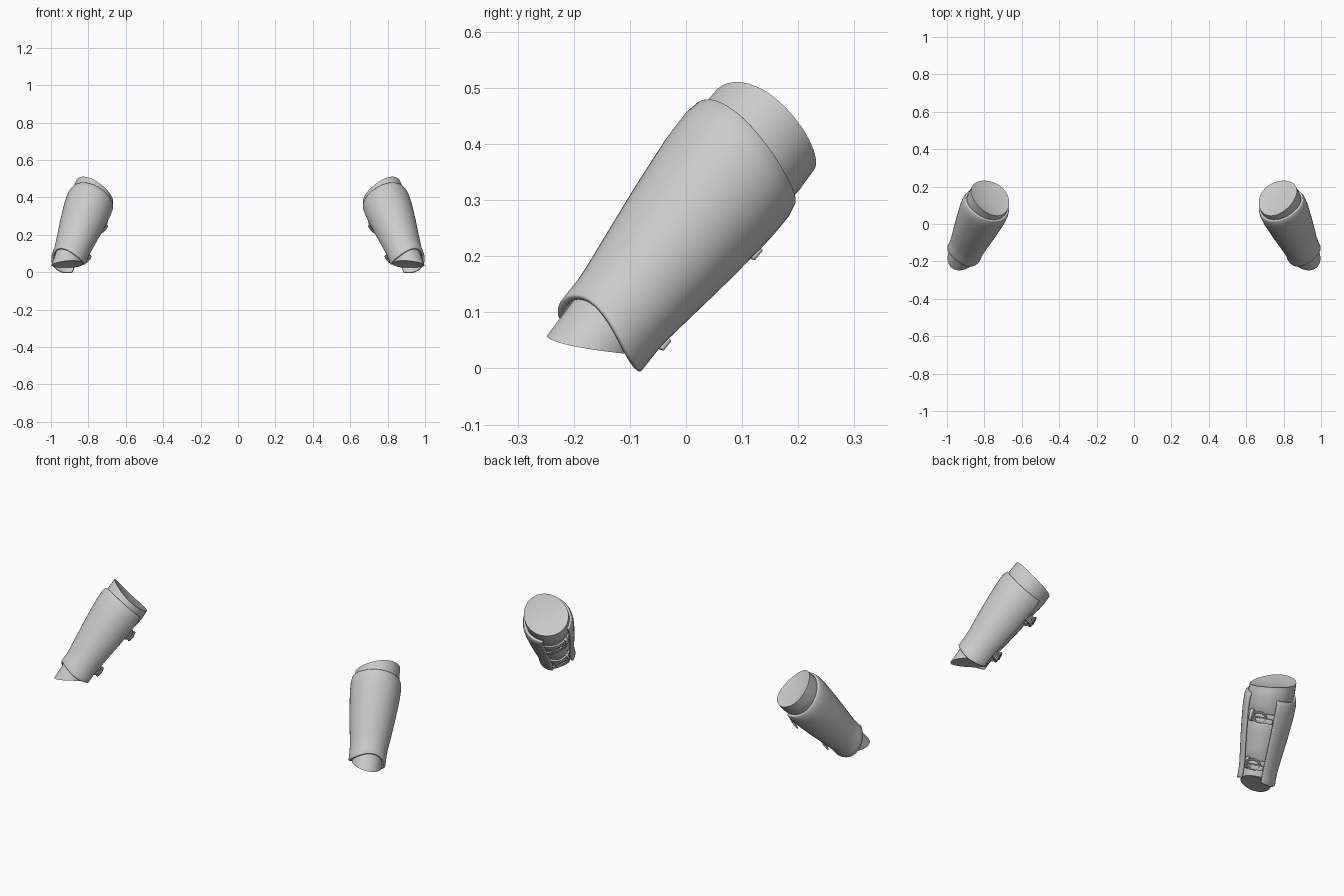
import bpy, bmesh
from math import sin, cos, pi, radians, exp
from mathutils import Vector

if "Cube" in bpy.data.objects:
    bpy.data.objects.remove(bpy.data.objects["Cube"])

# Forearm frame: wrist -> elbow axis D, opening direction O, side direction S
WRIST, ELBOW = Vector((.905, -.145, .066)), Vector((.785, .11, .387))
D = (ELBOW - WRIST).normalized()
LEN = (ELBOW - WRIST).length
O = Vector((-.72, .36, -.58))
O = (O - D * O.dot(D)).normalized()
S = D.cross(O)


def wave(v0, v90, v180, v270):
    """Periodic offset passing through four values round the arm."""
    a0 = (v0 + v90 + v180 + v270) / 4
    a1, b1 = (v0 - v180) / 2, (v90 - v270) / 2
    a2 = (v0 + v180 - v90 - v270) / 4
    return lambda a: a0 + a1 * cos(a) + b1 * sin(a) + a2 * cos(2 * a)


def profile(pts, t):
    for (t0, r0), (t1, r1) in zip(pts, pts[1:]):
        if t <= t1:
            k = max(0, (t - t0) / (t1 - t0))
            return r0 + (r1 - r0) * k
    return pts[-1][1]


def arm(t, a, r):
    return WRIST + D * t + (O * cos(a) + S * sin(a)) * r


def grid(name, fn, nu, nv, wrap_u=False, wrap_v=False, caps=None, thick=0, bevel=0):
    """Skin a grid of points fn(u, v), then mirror it to the other arm."""
    bm = bmesh.new()
    cu, cv = (nu if wrap_u else nu + 1), (nv if wrap_v else nv + 1)
    rows = [[bm.verts.new(fn(i / nu, j / nv)) for i in range(cu)] for j in range(cv)]
    for j in range(nv):
        for i in range(nu):
            a, b = rows[j], rows[(j + 1) % cv]
            bm.faces.new((a[i], a[(i + 1) % cu], b[(i + 1) % cu], b[i]))
    if caps:
        for row, drop in zip((rows[0], rows[-1]), caps):
            c = sum((v.co for v in row), Vector()) / len(row) + D * drop
            cvt = bm.verts.new(c)
            for i in range(cu):
                bm.faces.new((row[i], row[(i + 1) % cu], cvt))
    bmesh.ops.recalc_face_normals(bm, faces=bm.faces)
    me = bpy.data.meshes.new(name)
    bm.to_mesh(me)
    bm.free()
    ob = bpy.data.objects.new(name, me)
    bpy.context.collection.objects.link(ob)
    bpy.ops.object.select_all(action='DESELECT')
    ob.select_set(True)
    bpy.context.view_layer.objects.active = ob
    bpy.ops.object.shade_smooth_by_angle(angle=radians(40))
    if thick:
        m = ob.modifiers.new("thickness", 'SOLIDIFY')
        m.thickness, m.offset = thick, 0
    if bevel:
        m = ob.modifiers.new("soft_edges", 'BEVEL')
        m.width, m.segments, m.angle_limit = bevel, 2, radians(50)
    m = ob.modifiers.new("other_arm", 'MIRROR')
    m.use_mirror_merge = False
    return ob


# Outer guard plate, open along the inner side
PLATE = [(0, .088), (.15, .088), (.35, .099), (.55, .110), (.8, .121), (.93, .123), (1, .117)]
p_lo, p_hi = wave(.0, -.02, .005, -.03), wave(-.01, 0, .015, -.02)


def plate(u, v):
    a = radians(38 + 288 * u)
    t = p_lo(a) + (LEN + p_hi(a) - p_lo(a)) * v
    return arm(t, a, profile(PLATE, v))


grid("guard_plate", plate, 36, 16, thick=.014, bevel=.004)

# Padded inner sleeve, puffing out between the straps
SLEEVE = [(0, .076), (.2, .079), (.4, .090), (.6, .100), (.8, .109), (.9, .114), (1, .112)]
s_lo, s_hi = wave(.015, -.04, -.085, -.02), wave(.04, .03, .075, .06)
STRAPS = (.075, .315)


def sleeve(u, v):
    a = 2 * pi * u
    t = s_lo(a) + (LEN + s_hi(a) - s_lo(a)) * v
    front = max(0, cos(a)) ** 3
    pinch = sum(exp(-((t - c) / .035) ** 2) for c in STRAPS)
    return arm(t, a, profile(SLEEVE, v) + front * (.004 - .012 * pinch))


grid("inner_sleeve", sleeve, 40, 32, wrap_u=True, caps=(.015, -.02))

# Straps, each with a keeper loop, a loose end and an oval buckle
for n, c in enumerate(STRAPS):
    r = profile(PLATE, c / LEN) - .004

    def strap(u, v, c=c, r=r):
        a = radians(-50 + 100 * u)
        return arm(c + .04 * (v - .5), a, r - .006 * abs(2 * u - 1))

    grid(f"strap_{n}", strap, 14, 2, thick=.01, bevel=.002)

    def loose_end(u, v, c=c, r=r):
        a = radians(8 - 38 * u)
        return arm(c - .012 + .024 * (v - .5), a, r + .01 + .012 * u)

    grid(f"strap_end_{n}", loose_end, 5, 1, thick=.008, bevel=.002)

    def keeper(u, v, c=c, r=r):
        a = radians(20 + 9 * v)
        return arm(c + .028 * cos(2 * pi * u), a, r + .009 * sin(2 * pi * u))

    grid(f"strap_keeper_{n}", keeper, 12, 1, wrap_u=True, thick=.005)

    def buckle(u, v, c=c, r=r):
        b, w = 2 * pi * u, 2 * pi * v
        k = .0055 * cos(w)
        return (arm(c, 0, r + .012 + .0055 * sin(w))
                + S * (.036 + k) * cos(b) + D * (.024 + k) * sin(b))

    grid(f"buckle_{n}", buckle, 20, 8, wrap_u=True, wrap_v=True)

    def prong(u, v, c=c, r=r):
        w = 2 * pi * u
        return (arm(c, 0, r + .016 + .004 * sin(w))
                + D * .004 * cos(w) + S * .07 * (v - .5))

    grid(f"buckle_prong_{n}", prong, 8, 1, wrap_u=True)
